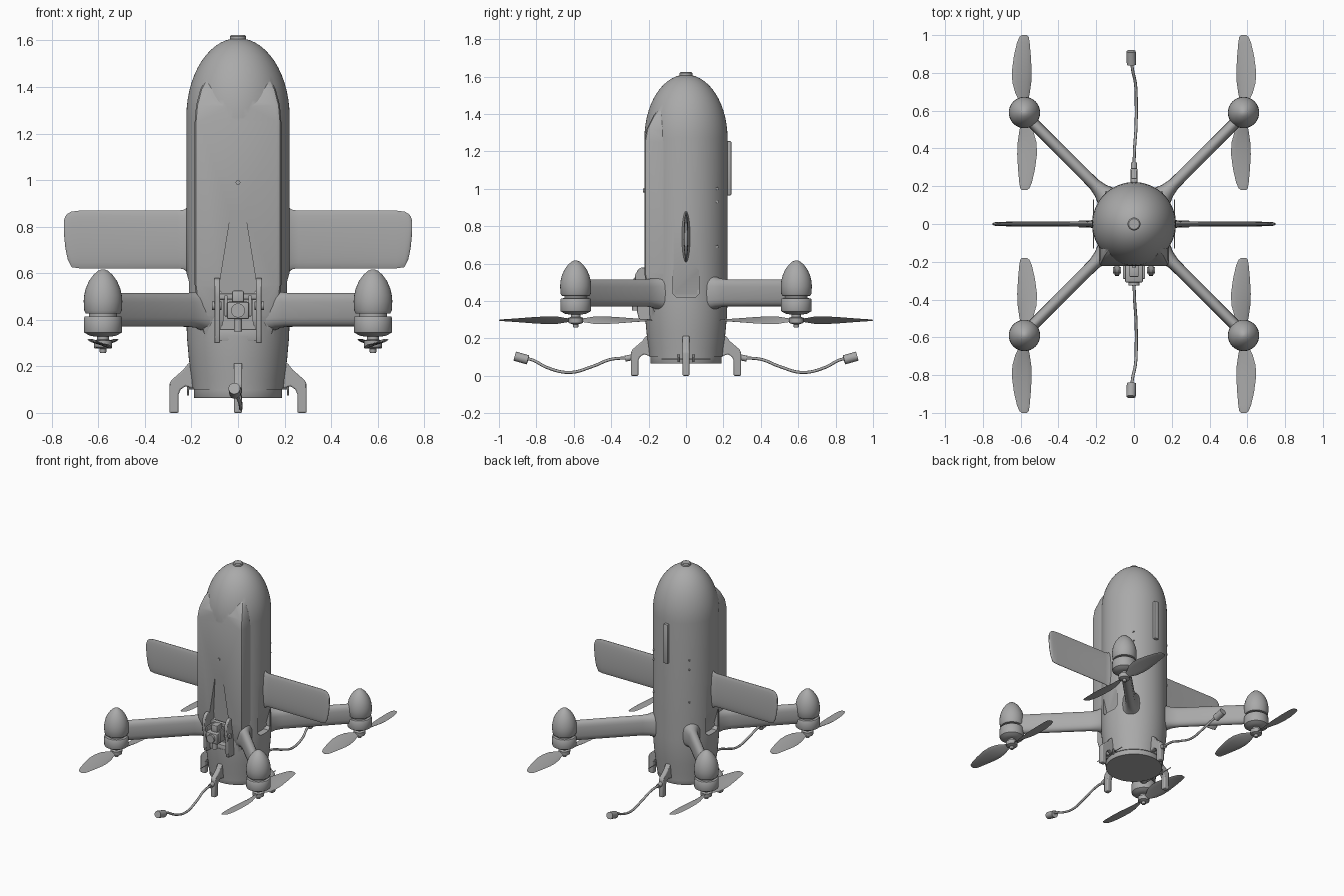
import bpy
import bmesh
from math import sin, cos, pi, radians, sqrt
from mathutils import Vector, Matrix

if "Cube" in bpy.data.objects:
    bpy.data.objects.remove(bpy.data.objects["Cube"])

grey = bpy.data.materials.new("plain grey")
grey.use_nodes = True
grey.diffuse_color = (0.4, 0.4, 0.4, 1)
grey.node_tree.nodes["Principled BSDF"].inputs["Base Color"].default_value = (0.4, 0.4, 0.4, 1)


def finish(name, bm, angle=35):
    bmesh.ops.recalc_face_normals(bm, faces=bm.faces)
    mesh = bpy.data.meshes.new(name)
    bm.to_mesh(mesh)
    bm.free()
    mesh.materials.append(grey)
    mesh.shade_smooth()
    mesh.set_sharp_from_angle(angle=radians(angle))
    ob = bpy.data.objects.new(name, mesh)
    bpy.context.collection.objects.link(ob)
    return ob


def loft(name, rings, angle=35):
    """Skin a list of equal-length closed rings and cap both ends."""
    bm = bmesh.new()
    loops = [[bm.verts.new(p) for p in ring] for ring in rings]
    n = len(loops[0])
    for a, b in zip(loops, loops[1:]):
        for i in range(n):
            j = (i + 1) % n
            bm.faces.new((a[i], a[j], b[j], b[i]))
    bm.faces.new(loops[0])
    bm.faces.new(loops[-1])
    return finish(name, bm, angle)


def lathe(name, profile, at=(0, 0), n=32):
    """Spin (radius, height) points about a vertical axis."""
    return loft(name, [[(at[0] + r * cos(2 * pi * i / n), at[1] + r * sin(2 * pi * i / n), z)
                        for i in range(n)] for r, z in profile])


def box(name, size, at, bevel=0.0):
    bm = bmesh.new()
    bmesh.ops.create_cube(bm, size=1, matrix=Matrix.Translation(at) @ Matrix.Diagonal((*size, 1)))
    if bevel:
        bmesh.ops.bevel(bm, geom=bm.edges[:], offset=bevel, segments=2, affect='EDGES', profile=0.5)
    return finish(name, bm)


def rod(name, a, b, r, n=16):
    a, b = Vector(a), Vector(b)
    bm = bmesh.new()
    spin = (b - a).to_track_quat('Z', 'Y').to_matrix().to_4x4()
    bmesh.ops.create_cone(bm, cap_ends=True, segments=n, radius1=r, radius2=r, depth=(b - a).length,
                          matrix=Matrix.Translation((a + b) / 2) @ spin)
    return finish(name, bm)


def slab(name, outline, place, half, bevel=0.0):
    """Extrude a 2D outline by +-half; place(u, v, w) gives the 3D point."""
    ob = loft(name, [[place(u, v, w) for u, v in outline] for w in (-half, half)])
    if bevel:
        m = ob.modifiers.new("rounded", 'BEVEL')
        m.width, m.segments = bevel, 2
    return ob


def combine(target, other, op):
    m = target.modifiers.new(op, 'BOOLEAN')
    m.object, m.operation, m.solver = other, op, 'EXACT'
    bpy.context.view_layer.update()
    mesh = bpy.data.meshes.new_from_object(target.evaluated_get(bpy.context.evaluated_depsgraph_get()))
    target.modifiers.clear()
    target.data = mesh
    bpy.data.objects.remove(other)


# Fuselage: tapered tail, straight tube, elliptical nose
R = 0.222
profile = [(0.195, 0.1), (0.2, 0.15), (0.211, 0.23), (0.219, 0.32), (R, 0.4), (R, 0.8), (R, 1.27)]
profile += [(R * cos(t * pi / 28), 1.27 + 0.34 * sin(t * pi / 28)) for t in range(1, 14)]
body = lathe("fuselage", profile, n=64)


# Square-cornered belly fairing that melts into nose and tail
def belly(z, w, front):
    c = 0.02
    half = [(w, -0.02), (w, front + c), (w - 0.3 * c, front + 0.3 * c), (w - c, front)]
    return [(x, y, z) for x, y in half] + [(-x, y, z) for x, y in reversed(half)]


fairing = loft("belly_fairing", [belly(*s) for s in (
    (0.3, 0.14, -0.16), (0.42, 0.17, -0.2), (0.55, 0.186, -0.223), (1.25, 0.186, -0.223),
    (1.32, 0.18, -0.21), (1.39, 0.162, -0.175), (1.46, 0.125, -0.12))])
combine(body, fairing, 'UNION')

# Recess behind the camera and air notches under the wings
recess = loft("recess_cutter", [[(-w, -0.3, z), (w, -0.3, z), (w, d, z), (-w, d, z)] for z, w, d in (
    (0.33, 0.085, -0.165), (0.52, 0.085, -0.165), (0.86, 0.03, -0.224))])
combine(body, recess, 'DIFFERENCE')
for s in (-1, 1):
    notch = loft("notch_cutter", [[(s * d, -w, z), (s * 0.3, -w, z), (s * 0.3, w, z), (s * d, w, z)]
                                  for z, w, d in ((0.42, 0.05, 0.175), (0.44, 0.07, 0.175),
                                                  (0.6, 0.07, 0.221))])
    combine(body, notch, 'DIFFERENCE')
body.data.shade_smooth()
body.data.set_sharp_from_angle(angle=radians(25))

lathe("nose_cap", [(0.034, 1.59), (0.034, 1.618), (0.028, 1.624)])
lathe("tail_plate", [(0.188, 0.065), (0.19, 0.068), (0.19, 0.11)], n=64)
box("rear_plate", (0.035, 0.035, 0.29), (0, 0.225, 1.11), 0.006)
rod("front_button", (0, -0.21, 0.99), (0, -0.23, 0.99), 0.01)


# Wings: thin rounded panel with a flared root
def wing_ring(s, x, low, high, t):
    mid, h, n = (low + high) / 2, (high - low) / 2, 24
    ring = []
    for i in range(n):
        a = 2 * pi * (i + 0.5) / n
        ring.append((s * x, t * sin(a), mid + h * cos(a)))
    return ring


for s, side in ((1, "left"), (-1, "right")):
    loft(side + "_wing", [wing_ring(s, *r) for r in (
        (0.19, 0.58, 0.9, 0.035), (0.215, 0.6, 0.885, 0.024), (0.235, 0.617, 0.873, 0.017),
        (0.26, 0.62, 0.87, 0.014), (0.68, 0.62, 0.87, 0.012), (0.715, 0.625, 0.866, 0.011),
        (0.732, 0.66, 0.857, 0.01), (0.742, 0.71, 0.845, 0.008), (0.748, 0.77, 0.825, 0.005))], 50)
    for z in (0.69, 0.93, 1.0):
        rod(side + "_button", (s * 0.13, 0.16, z), (s * 0.152, 0.168, z), 0.008)
    # Tail side rods with clips
    rod(side + "_tail_rod", (s * 0.215, -0.13, 0.09), (s * 0.215, 0.13, 0.09), 0.003, 8)
    for y in (-0.04, 0.04):
        rod(side + "_rod_pin", (s * 0.215, y, 0.075), (s * 0.215, y, 0.115), 0.005, 8)
        rod(side + "_rod_clip", (s * 0.18, y, 0.105), (s * 0.22, y, 0.105), 0.005, 8)

# Arms, motors and propellers, mirrored into four quadrants
MX, MY = 0.58, 0.59
NACELLE = [(0.05, 0.425), (0.075, 0.428), (0.081, 0.44), (0.083, 0.48), (0.081, 0.505), (0.074, 0.535),
           (0.061, 0.565), (0.042, 0.592), (0.022, 0.61), (0.006, 0.617)]
MOTOR = [(0.035, 0.328), (0.058, 0.332), (0.08, 0.345), (0.082, 0.35), (0.082, 0.408), (0.078, 0.414),
         (0.06, 0.415), (0.06, 0.43)]
HUB = [(0.012, 0.258), (0.014, 0.262), (0.014, 0.275), (0.038, 0.282), (0.04, 0.31), (0.025, 0.315),
       (0.025, 0.335)]
# distance from hub, chord, centre offset, pitch in degrees
BLADE = [(0.01, 0.03, 0.0, 30), (0.05, 0.045, 0.003, 30), (0.1, 0.085, 0.01, 28), (0.16, 0.108, 0.014, 22),
         (0.22, 0.11, 0.014, 18), (0.3, 0.092, 0.011, 13), (0.37, 0.068, 0.006, 9), (0.4, 0.05, 0.002, 8),
         (0.411, 0.025, 0.0, 8)]


def arm_ring(sx, sy, d, w, h):
    ring = []
    for i in range(24):
        a = 2 * pi * i / 24
        u = w * cos(a)
        v = h * (1 if sin(a) > 0 else -1) * abs(sin(a)) ** 0.6
        k = sqrt(0.5)
        ring.append((sx * k * (d - u), sy * k * (d + u), 0.443 + v))
    return ring


def blade_ring(sx, sy, flip, d, chord, off, pitch):
    ring, p = [], radians(pitch)
    for i in range(12):
        a = 2 * pi * i / 12
        u = chord / 2 * cos(a)
        v = 0.045 * chord * sin(a)
        x, z = u * cos(p) - v * sin(p) + off, u * sin(p) + v * cos(p)
        ring.append((sx * (MX + flip * x), sy * (MY + flip * d), 0.297 + z))
    return ring


for sx, side in ((1, "left"), (-1, "right")):
    for sy, end in ((-1, "front"), (1, "rear")):
        tag = end + "_" + side + "_"
        at = (sx * MX, sy * MY)
        loft(tag + "arm", [arm_ring(sx, sy, *r) for r in (
            (0.17, 0.085, 0.105), (0.21, 0.06, 0.09), (0.25, 0.042, 0.078), (0.3, 0.032, 0.073),
            (0.76, 0.03, 0.072), (0.83, 0.03, 0.07))], 50)
        lathe(tag + "nacelle", NACELLE, at)
        lathe(tag + "motor", MOTOR, at)
        lathe(tag + "propeller_hub", HUB, at, 20)
        for flip in (1, -1):
            loft(tag + "blade", [blade_ring(sx, sy, flip, *b) for b in BLADE], 60)

# Four landing legs
LEG = [(0.255, 0), (0.295, 0), (0.295, 0.125), (0.285, 0.142), (0.235, 0.185), (0.212, 0.215),
       (0.18, 0.2), (0.18, 0.1), (0.225, 0.115), (0.247, 0.1), (0.255, 0.08)]
for name, a in (("left", 0), ("rear", 90), ("right", 180), ("front", 270)):
    c, s = round(cos(radians(a))), round(sin(radians(a)))
    slab(name + "_leg", LEG, lambda u, v, w: (c * u - s * w, s * u + c * w, v), 0.018, 0.006)

# Trailing cables with plugs, front and rear
for s, end in ((-1, "front"), (1, "rear")):
    curve = bpy.data.curves.new(end + "_cable", 'CURVE')
    curve.dimensions, curve.bevel_depth, curve.bevel_resolution = '3D', 0.008, 2
    path = [(0, 0.29, 0.095), (0.003, 0.4, 0.088), (0.01, 0.5, 0.05), (0.012, 0.62, 0.018),
            (0.008, 0.74, 0.043), (-0.008, 0.82, 0.084), (-0.014, 0.87, 0.096)]
    line = curve.splines.new('BEZIER')
    line.bezier_points.add(len(path) - 1)
    for p, (x, y, z) in zip(line.bezier_points, path):
        p.co = (x, s * y, z)
        p.handle_left_type = p.handle_right_type = 'AUTO'
    curve.materials.append(grey)
    bpy.context.collection.objects.link(bpy.data.objects.new(end + "_cable", curve))
    rod(end + "_cable_plug", (-0.013, s * 0.845, 0.085), (-0.016, s * 0.915, 0.105), 0.025)
    rod(end + "_cable_sleeve", (0, s * 0.28, 0.1), (0, s * 0.325, 0.092), 0.016)

# Front camera mount: side plates, back frame and swivelling camera
PLATE = [(-0.15, 0.3), (-0.25, 0.3), (-0.262, 0.34), (-0.262, 0.42), (-0.275, 0.5), (-0.272, 0.54),
         (-0.255, 0.57), (-0.235, 0.58), (-0.15, 0.58)]
for s, side in ((1, "left"), (-1, "right")):
    slab(side + "_mount_plate", PLATE, lambda u, v, w: (s * 0.09 + w, u, v), 0.012, 0.004)
    rod(side + "_mount_boss", (s * 0.07, -0.245, 0.46), (s * 0.112, -0.245, 0.46), 0.018)
    box(side + "_camera_fork", (0.014, 0.08, 0.09), (s * 0.052, -0.25, 0.46), 0.003)
box("mount_frame", (0.17, 0.05, 0.05), (0, -0.19, 0.335), 0.004)
box("mount_bridge", (0.17, 0.03, 0.025), (0, -0.19, 0.5), 0.004)
box("camera_body", (0.095, 0.09, 0.075), (0, -0.265, 0.44), 0.008)
box("camera_top", (0.05, 0.06, 0.06), (0, -0.25, 0.495), 0.006)
rod("camera_lens", (0, -0.3, 0.44), (0, -0.325, 0.44), 0.03, 24)
rod("camera_stem", (0, -0.27, 0.35), (0, -0.27, 0.42), 0.018)
